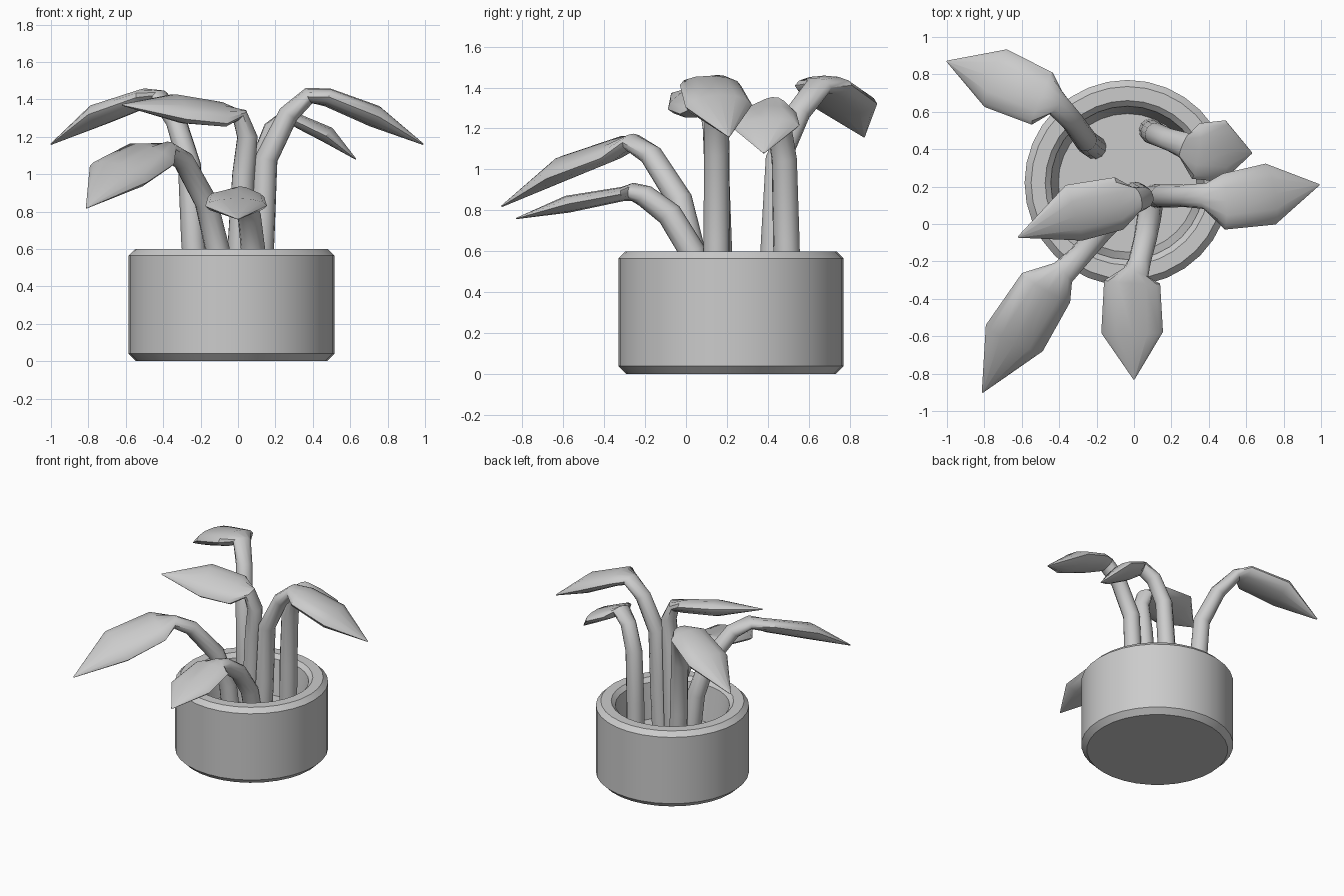
import bpy, bmesh, math
from mathutils import Vector

if "Cube" in bpy.data.objects:
    bpy.data.objects.remove(bpy.data.objects["Cube"])

# Single plain grey
grey = bpy.data.materials.new("plain_grey")
grey.use_nodes = True
COLOUR = (0.6, 0.6, 0.6, 1)
grey.diffuse_color = COLOUR
grey.node_tree.nodes["Principled BSDF"].inputs["Base Color"].default_value = COLOUR


def finish(name, bm, angle):
    bmesh.ops.recalc_face_normals(bm, faces=bm.faces)
    mesh = bpy.data.meshes.new(name)
    bm.to_mesh(mesh)
    bm.free()
    mesh.materials.append(grey)
    obj = bpy.data.objects.new(name, mesh)
    bpy.context.collection.objects.link(obj)
    bpy.ops.object.select_all(action='DESELECT')
    obj.select_set(True)
    bpy.context.view_layer.objects.active = obj
    bpy.ops.object.shade_smooth_by_angle(angle=math.radians(angle))
    return obj


def loft(bm, rings):
    """Bridge successive closed rings and cap both ends."""
    loops = [[bm.verts.new(p) for p in ring] for ring in rings]
    for a, b in zip(loops, loops[1:]):
        for i in range(len(a)):
            j = (i + 1) % len(a)
            bm.faces.new((a[i], a[j], b[j], b[i]))
    bm.faces.new(loops[0])
    bm.faces.new(loops[-1])


def pot():
    cx, cy, sides = -0.035, 0.22, 32
    # radius, height: outer wall, rim, inner wall, soil
    profile = [(0.51, 0), (0.55, 0.04), (0.55, 0.565), (0.515, 0.6),
               (0.44, 0.6), (0.41, 0.57), (0.37, 0.3)]
    bm = bmesh.new()
    loft(bm, [[(cx + r * math.cos(math.tau * i / sides),
                cy + r * math.sin(math.tau * i / sides), z)
               for i in range(sides)] for r, z in profile])
    finish("pot", bm, 30)


# Half width and half thickness along each plant: stem, neck, blade, tip
STEM = [(0.065, 0.065), (0.065, 0.065), (0.062, 0.062), (0.06, 0.055), (0.07, 0.045)]
BLADE = [(0.15, 0.05), (0.165, 0.06), (0.004, 0.004)]
SIDES = 12


def plant(name, points, roll=0.0, width=1.0, thick=1.0):
    pts = [Vector(p) for p in points]
    heading = pts[-1] - pts[4]
    heading.z = 0
    flat_side = heading.normalized().cross(Vector((0, 0, 1)))
    sizes = STEM + [(w * width, t * thick) for w, t in BLADE]
    rings = []
    for i, (p, (w, t)) in enumerate(zip(pts, sizes)):
        tangent = (pts[min(i + 1, len(pts) - 1)] - pts[max(i - 1, 0)]).normalized()
        side = (flat_side - tangent * flat_side.dot(tangent)).normalized()
        up = side.cross(tangent)
        a = roll if i >= 5 else 0
        s = side * math.cos(a) + up * math.sin(a)
        n = up * math.cos(a) - side * math.sin(a)
        rings.append([p + s * w * math.cos(math.tau * k / SIDES)
                      + n * t * math.sin(math.tau * k / SIDES) for k in range(SIDES)])
    bm = bmesh.new()
    loft(bm, rings)
    finish(name, bm, 40)


pot()
plant("left_plant", [(.11, .15, .25), (.13, .15, .65), (.15, .15, 1.08), (.27, .15, 1.32),
                     (.38, .15, 1.42), (.48, .12, 1.41), (.73, .16, 1.31), (.99, .21, 1.16)])
plant("back_left_plant", [(.09, .5, .25), (.1, .49, .65), (.12, .48, 1.05), (.19, .45, 1.24),
                          (.27, .42, 1.31), (.33, .39, 1.28), (.48, .39, 1.21),
                          (.63, .38, 1.08)], thick=0.75)
plant("back_right_plant", [(-.21, .41, .25), (-.24, .43, .65), (-.26, .45, 1.05),
                           (-.33, .55, 1.28), (-.42, .65, 1.41), (-.49, .67, 1.41),
                           (-.74, .78, 1.32), (-1, .87, 1.16)])
plant("middle_plant", [(0, .16, .25), (.01, .16, .65), (.03, .15, 1.0), (.05, .14, 1.2),
                       (.01, .13, 1.31), (-.08, .11, 1.32), (-.32, .06, 1.35),
                       (-.62, -.07, 1.37)], roll=0.35)
plant("front_right_plant", [(-.08, .05, .25), (-.11, .03, .6), (-.17, -.03, .85),
                            (-.29, -.17, 1.07), (-.38, -.26, 1.13), (-.47, -.34, 1.1),
                            (-.64, -.61, 1.0), (-.81, -.9, .82)], roll=0.3, width=1.05)
plant("front_plant", [(.09, .1, .25), (.08, .03, .6), (.06, -.08, .78), (.03, -.2, .87),
                      (.01, -.26, .89), (-.01, -.31, .88), (-.01, -.58, .83),
                      (0, -.83, .76)], thick=0.7)
